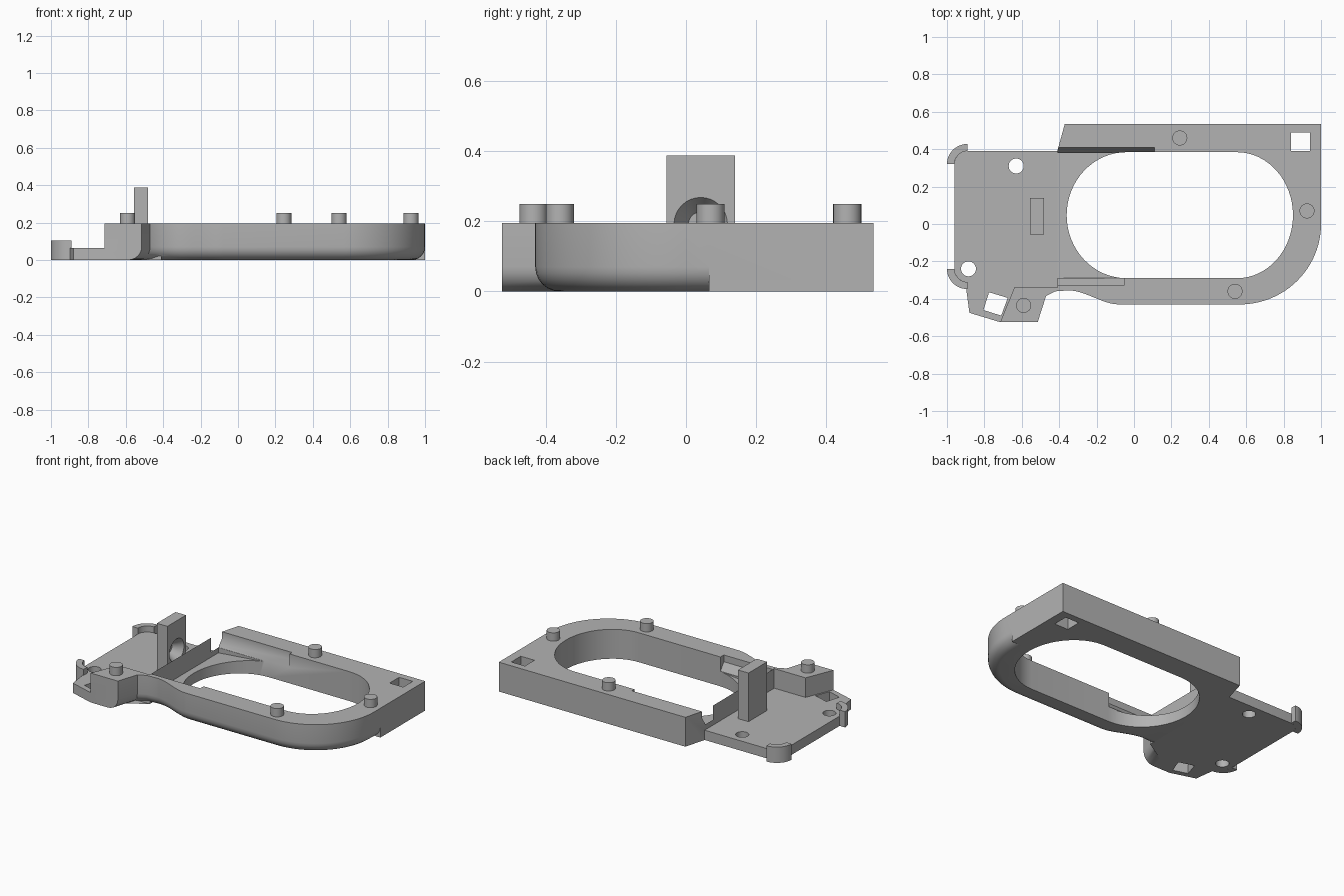
import bpy, bmesh, math
from mathutils import Vector

old = bpy.data.objects.get("Cube")
if old:
    bpy.data.objects.remove(old)

grey = bpy.data.materials.new("plain grey")
grey.use_nodes = True
grey.diffuse_color = (0.45, 0.45, 0.45, 1)
grey.node_tree.nodes["Principled BSDF"].inputs["Base Color"].default_value = grey.diffuse_color


def arc(cx, cy, rx, ry, a0, a1, n=16):
    angles = [math.radians(a0 + (a1 - a0) * i / n) for i in range(n + 1)]
    return [(cx + rx * math.cos(a), cy + ry * math.sin(a)) for a in angles]


def circle(cx, cy, r, n=32):
    return arc(cx, cy, r, r, 0, 360, n)[:-1]


def prism(name, outline, lo, hi, axis="z", fillet=None, radius=0.07):
    """Extrude an outline along an axis; optionally round chosen bottom edges."""
    place = {"z": lambda u, v, w: (u, v, w),
             "x": lambda u, v, w: (w, u, v),
             "y": lambda u, v, w: (u, w, v)}[axis]
    bm = bmesh.new()
    low = [bm.verts.new(place(u, v, lo)) for u, v in outline]
    high = [bm.verts.new(place(u, v, hi)) for u, v in outline]
    bm.faces.new(low)
    bm.faces.new(high)
    for i in range(len(low)):
        j = (i + 1) % len(low)
        bm.faces.new((low[i], low[j], high[j], high[i]))
    bmesh.ops.recalc_face_normals(bm, faces=bm.faces)
    if fillet:
        edges = [bm.edges.get((low[i], low[i + 1])) for i in fillet]
        bmesh.ops.bevel(bm, geom=edges, offset=radius, segments=6, profile=0.5,
                        affect="EDGES", clamp_overlap=False)
    mesh = bpy.data.meshes.new(name)
    bm.to_mesh(mesh)
    bm.free()
    mesh.materials.append(grey)
    ob = bpy.data.objects.new(name, mesh)
    bpy.context.collection.objects.link(ob)
    return ob


def combine(target, tools, operation):
    for tool in tools:
        mod = target.modifiers.new("shape", "BOOLEAN")
        mod.operation, mod.solver, mod.object = operation, "EXACT", tool
        bpy.context.view_layer.objects.active = target
        bpy.ops.object.modifier_apply(modifier=mod.name)
        bpy.data.objects.remove(tool)


def smooth(ob):
    bpy.ops.object.select_all(action="DESELECT")
    ob.select_set(True)
    bpy.context.view_layer.objects.active = ob
    bpy.ops.object.shade_smooth_by_angle(angle=math.radians(30))


TOP, FLOOR, SPLIT = 0.195, 0.065, 0.065

# Front half of the frame: round corner, waist and mounting tab, rounded underneath
waist_start, waist_end = Vector((-0.08, -0.43)), Vector((-0.35, -0.355))
waist = []
for i in range(13):
    t = i / 12
    s = t * t * (3 - 2 * t)
    waist.append((waist_start.x + (waist_end.x - waist_start.x) * t,
                  waist_start.y + (waist_end.y - waist_start.y) * s))
rounded = [(1, SPLIT)] + arc(0.565, 0, 0.435, 0.43, 0, -90, 24) + waist
rounded += [(-0.42, -0.36), (-0.47, -0.385), (-0.515, -0.525)]
front = rounded + [(-0.715, -0.525), (-0.64, -0.34), (-0.41, -0.34), (-0.41, SPLIT)]
frame = prism("frame", front, 0, TOP, fillet=range(len(rounded) - 1))

# Square back half and the thin end plate
back = prism("back_half", [(-0.41, SPLIT), (1, SPLIT), (1, 0.535), (-0.37, 0.535),
                           (-0.41, 0.39)], 0, TOP)
plate_outline = [(-0.41, -0.34), (-0.41, 0.39)] + arc(-0.89, 0.32, 0.07, 0.07, 90, 180, 8)
plate_outline += arc(-0.89, -0.24, 0.07, 0.07, 180, 260, 8)
plate_outline += [(-0.88, -0.475), (-0.715, -0.525), (-0.64, -0.34)]
plate = prism("end_plate", plate_outline, 0, FLOOR)
combine(frame, [back, plate], "UNION")

# Large opening, sloping floor beside it and the ledges along both rails
opening = arc(0.55, 0.047, 0.30, 0.337, -90, 90, 32) + arc(-0.04, 0.047, 0.32, 0.337, 90, 270, 32)
ramp = [(-0.41, FLOOR), (-0.03, 0.1), (-0.03, 0.3), (-0.41, 0.3)]
back_ledge = [(0.3, 0.1), (0.382, 0.1), (0.41, 0.15), (0.41, 0.3), (0.3, 0.3)]
front_ledge = [(-0.2, 0.1), (-0.29, 0.1), (-0.325, 0.15), (-0.325, 0.3), (-0.2, 0.3)]
cutters = [
    prism("opening_cut", opening, -0.1, 0.4),
    prism("ramp_cut", ramp, -0.288, 0.38, "y"),
    prism("back_ledge_cut", back_ledge, -0.45, 0.11, "x"),
    prism("front_ledge_cut", front_ledge, -0.41, -0.05, "x"),
    prism("square_cut", [(0.84, 0.39), (0.94, 0.39), (0.94, 0.49), (0.84, 0.49)], -0.1, 0.4),
    prism("slanted_cut", [(-0.775, -0.365), (-0.675, -0.395), (-0.71, -0.49),
                          (-0.805, -0.46)], -0.1, 0.4),
    prism("screw_cut_back", circle(-0.63, 0.31, 0.04), -0.1, 0.4),
    prism("screw_cut_front", circle(-0.885, -0.24, 0.04), -0.1, 0.4),
]
combine(frame, cutters, "DIFFERENCE")
smooth(frame)

# Curved corner hooks at the plate end
for name, cy, a0, a1 in (("back_hook", 0.32, 90, 180), ("front_hook", -0.24, 180, 270)):
    ring = arc(-0.89, cy, 0.11, 0.108, a0, a1) + arc(-0.89, cy, 0.07, 0.07, a1, a0)
    smooth(prism(name, ring, 0, 0.105))

# Upright post with a blind countersunk hole
post = prism("post", [(-0.557, -0.055), (-0.48, -0.055), (-0.48, 0.14), (-0.557, 0.14)],
             FLOOR - 0.01, 0.388)
bm = bmesh.new()
bmesh.ops.create_cone(bm, cap_ends=True, segments=32, radius1=0.035, radius2=0.077, depth=0.06)
cone_mesh = bpy.data.meshes.new("countersink")
bm.to_mesh(cone_mesh)
bm.free()
cone_mesh.materials.append(grey)
cone = bpy.data.objects.new("countersink", cone_mesh)
bpy.context.collection.objects.link(cone)
cone.rotation_euler = (0, math.pi / 2, 0)
cone.location = (-0.509, 0.042, 0.192)
bpy.context.view_layer.update()
combine(post, [cone], "DIFFERENCE")
smooth(post)

# Locating pegs
for i, (x, y) in enumerate([(-0.59, -0.435), (0.54, -0.36), (0.925, 0.07), (0.245, 0.46)]):
    smooth(prism(f"peg_{i + 1}", circle(x, y, 0.04), TOP - 0.01, 0.25))
